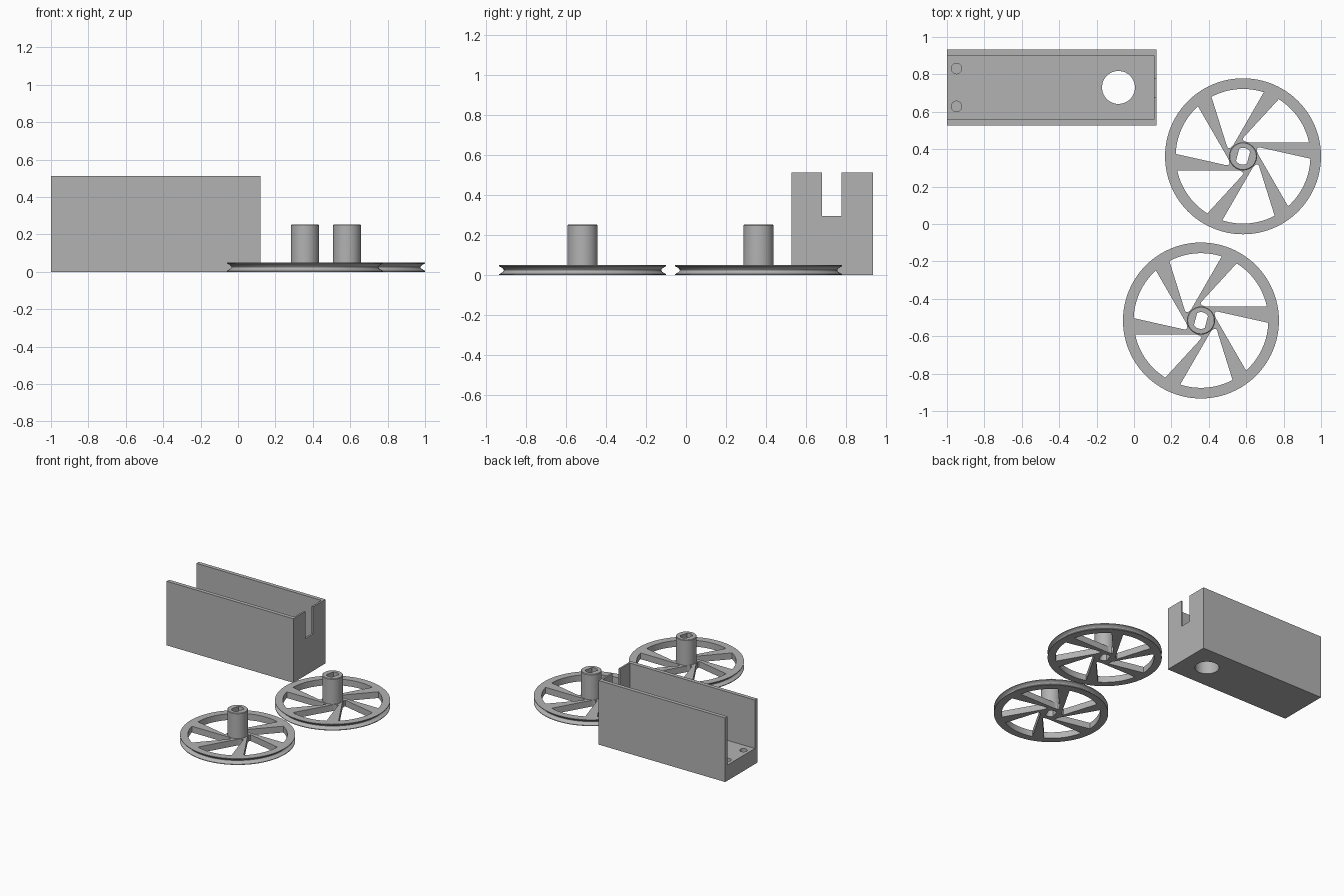
import bpy, bmesh, math
from mathutils import Matrix, Vector

if "Cube" in bpy.data.objects:
    bpy.data.objects.remove(bpy.data.objects["Cube"])

grey = bpy.data.materials.new("plain_grey")
grey.diffuse_color = (0.45, 0.45, 0.45, 1)
grey.use_nodes = True
grey.node_tree.nodes["Principled BSDF"].inputs["Base Color"].default_value = grey.diffuse_color


def finish(name, bm):
    bmesh.ops.recalc_face_normals(bm, faces=bm.faces)
    me = bpy.data.meshes.new(name)
    bm.to_mesh(me)
    bm.free()
    me.materials.append(grey)
    ob = bpy.data.objects.new(name, me)
    bpy.context.collection.objects.link(ob)
    return ob


def add_prism(bm, pts, z0, z1):
    """Extrude a flat outline between two heights."""
    face = bm.faces.new([bm.verts.new((x, y, z0)) for x, y in pts])
    top = bmesh.ops.extrude_face_region(bm, geom=[face])["geom"]
    bmesh.ops.translate(bm, vec=(0, 0, z1 - z0),
                        verts=[g for g in top if isinstance(g, bmesh.types.BMVert)])


def rect(x0, x1, y0, y1):
    return [(x0, y0), (x1, y0), (x1, y1), (x0, y1)]


def circle(cx, cy, r, n=48):
    return [(cx + r * math.cos(math.tau * i / n), cy + r * math.sin(math.tau * i / n))
            for i in range(n)]


def lathe(name, profile, steps):
    """Spin a radius/height profile about z."""
    bm = bmesh.new()
    vs = [bm.verts.new((r, 0, z)) for r, z in profile]
    es = [bm.edges.new((a, b)) for a, b in zip(vs, vs[1:])]
    bmesh.ops.spin(bm, geom=vs + es, cent=(0, 0, 0), axis=(0, 0, 1),
                   angle=math.tau, steps=steps)
    bmesh.ops.remove_doubles(bm, verts=bm.verts, dist=1e-5)
    return finish(name, bm)


def boolean(ob, other, op):
    m = ob.modifiers.new(op.lower(), "BOOLEAN")
    m.operation, m.solver, m.object = op, "EXACT", other
    other.hide_render = True
    bpy.context.view_layer.objects.active = ob
    bpy.ops.object.modifier_apply(modifier=m.name)
    bpy.data.objects.remove(other)


def cut(ob, pts, z0, z1):
    bm = bmesh.new()
    add_prism(bm, pts, z0, z1)
    boolean(ob, finish("cutter", bm), "DIFFERENCE")


# Open-ended channel housing
bm = bmesh.new()
add_prism(bm, rect(-1, 0.12, 0.527, 0.933), 0, 0.512)
housing = finish("housing", bm)
cut(housing, rect(-1.1, 0.106, 0.558, 0.902), 0.125, 0.6)       # trough
cut(housing, rect(0.05, 0.2, 0.68, 0.776), 0.295, 0.6)          # end slot
cut(housing, circle(-0.083, 0.73, 0.088, 64), -0.1, 0.2)        # floor hole
for y in (0.629, 0.831):                                        # blind screw holes
    cut(housing, circle(-0.949, y, 0.028, 32), 0.025, 0.2)

# Grooved pulley wheel disc
R, T = 0.417, 0.05
groove = [(R - 0.024 * math.sin(math.pi * i / 10), 0.005 + 0.04 * i / 10) for i in range(11)]
wheel = lathe("wheel_a", [(0, 0), (R, 0)] + groove + [(R, T), (0, T)], 96)

# Six swept openings leave tapered spokes
RIM = 0.36
a0, a1 = math.asin(0.075 / RIM), math.radians(58)
arc = [(RIM * math.cos(a0 + (a1 - a0) * i / 14), RIM * math.sin(a0 + (a1 - a0) * i / 14))
       for i in range(15)]
opening = [(0.004, 0.102), (-0.002, 0.092), (0.004, 0.082), (0.018, 0.077), (0.03, 0.075)] + arc
bm = bmesh.new()
for k in range(6):
    c, s = math.cos(k * math.pi / 3), math.sin(k * math.pi / 3)
    add_prism(bm, [(x * c - y * s, x * s + y * c) for x, y in opening], -0.1, 0.15)
boolean(wheel, finish("cutter", bm), "DIFFERENCE")

# Hub post with a keyed bore
hub = lathe("hub", [(0, 0.01), (0.075, 0.01), (0.075, 0.249), (0.071, 0.253), (0, 0.253)], 64)
boolean(wheel, hub, "UNION")
tilt = math.radians(-15)
bore = []
for x, y in circle(0, 0, 0.045, 40):
    x = max(-0.03, min(0.03, x))
    bore.append((x * math.cos(tilt) - y * math.sin(tilt), x * math.sin(tilt) + y * math.cos(tilt)))
cut(wheel, bore, -0.1, 0.4)

# Smooth the round surfaces, then place both wheels
for ob in (housing, wheel):
    bpy.ops.object.select_all(action="DESELECT")
    ob.select_set(True)
    bpy.context.view_layer.objects.active = ob
    bpy.ops.object.shade_smooth_by_angle(angle=math.radians(30))
second = wheel.copy()
second.data = wheel.data.copy()
second.name = "wheel_b"
bpy.context.collection.objects.link(second)
wheel.location = (0.583, 0.362, 0)
second.location = (0.358, -0.516, 0)
